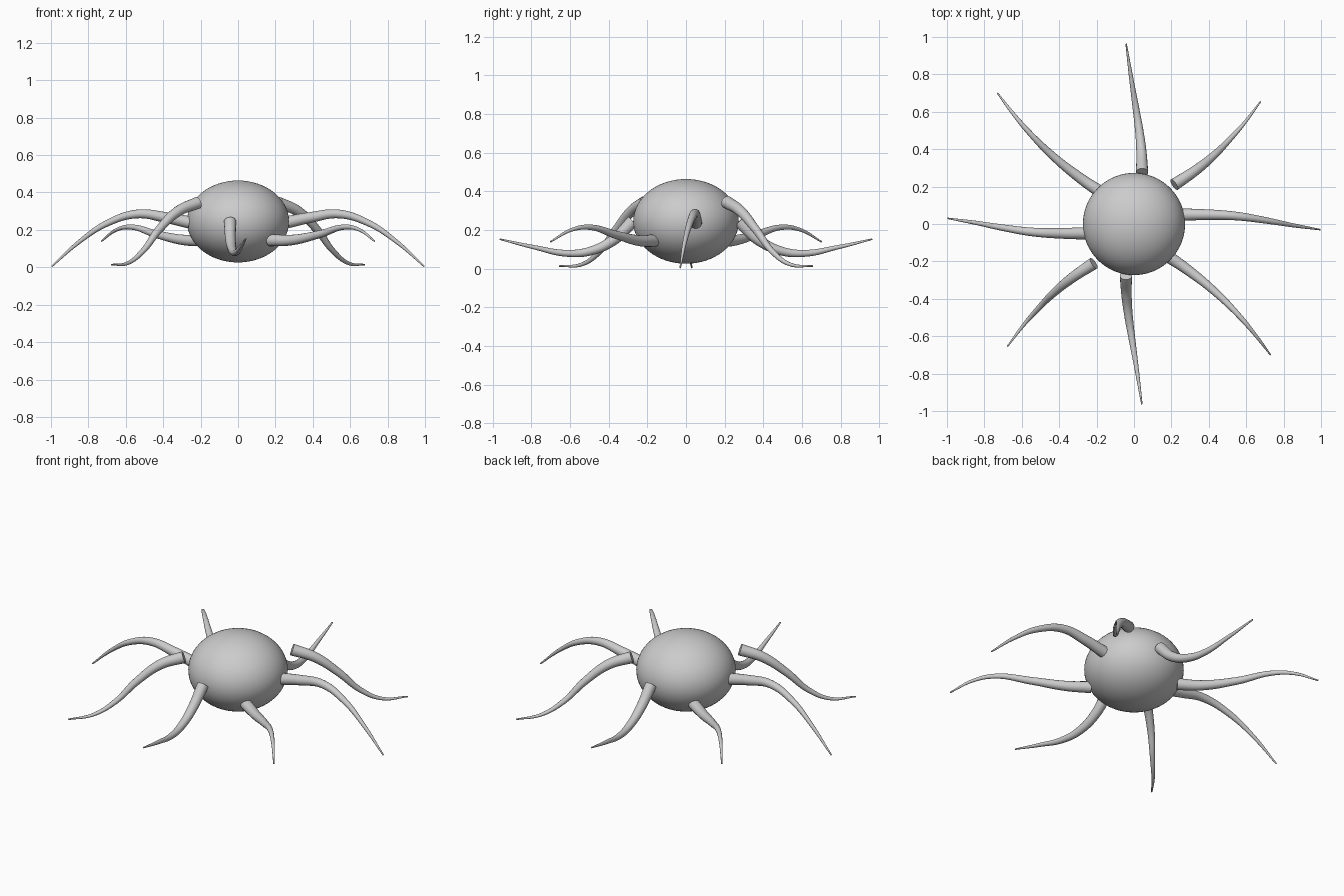
import bpy
import math

cube = bpy.data.objects.get("Cube")
if cube:
    bpy.data.objects.remove(cube, do_unlink=True)

grey = bpy.data.materials.new("plain_grey")
grey.use_nodes = True
COLOUR = (0.6, 0.6, 0.6, 1)
grey.diffuse_color = COLOUR
grey.node_tree.nodes["Principled BSDF"].inputs["Base Color"].default_value = COLOUR


def finish(obj):
    bpy.ops.object.select_all(action='DESELECT')
    obj.select_set(True)
    bpy.context.view_layer.objects.active = obj
    if obj.type == 'CURVE':
        bpy.ops.object.convert(target='MESH')
        obj = bpy.context.view_layer.objects.active
    obj.data.materials.clear()
    obj.data.materials.append(grey)
    bpy.ops.object.shade_smooth_by_angle(angle=math.radians(40))
    return obj


# Flattened round body
bpy.ops.mesh.primitive_uv_sphere_add(segments=64, ring_count=32, location=(0, 0, 0.245))
body = bpy.context.object
body.name = "body"
body.scale = (0.273, 0.273, 0.219)
bpy.ops.object.transform_apply(location=False, rotation=False, scale=True)
finish(body)


# Tapered tentacle along a smooth path, repeated half a turn round the body
def tentacle_pair(name, path, root=0.033, tip=0.004):
    curve = bpy.data.curves.new(name, 'CURVE')
    curve.dimensions = '3D'
    curve.bevel_depth = 1
    curve.bevel_resolution = 6
    curve.resolution_u = 12
    curve.use_fill_caps = True
    spline = curve.splines.new('BEZIER')
    spline.bezier_points.add(len(path) - 1)
    steps = [0]
    for a, b in zip(path, path[1:]):
        steps.append(steps[-1] + math.dist(a, b))
    for point, co, s in zip(spline.bezier_points, path, steps):
        point.co = co
        point.handle_left_type = point.handle_right_type = 'AUTO'
        point.radius = root + (tip - root) * s / steps[-1]
    obj = bpy.data.objects.new(name, curve)
    bpy.context.collection.objects.link(obj)
    obj = finish(obj)
    twin = obj.copy()
    twin.name = name + "_opposite"
    twin.rotation_euler.z = math.pi
    bpy.context.collection.objects.link(twin)


tentacle_pair("side_tentacle", [
    (0.26, 0.05, 0.24), (0.38, 0.05, 0.265), (0.54, 0.043, 0.285),
    (0.70, 0.02, 0.235), (0.85, -0.007, 0.135), (0.995, -0.03, 0.005)])
tentacle_pair("low_diagonal_tentacle", [
    (0.17, -0.165, 0.145), (0.28, -0.24, 0.145), (0.43, -0.36, 0.175),
    (0.57, -0.50, 0.215), (0.65, -0.595, 0.20), (0.73, -0.70, 0.14)])
tentacle_pair("front_tentacle", [
    (-0.043, -0.275, 0.245), (-0.040, -0.38, 0.145), (-0.028, -0.50, 0.09),
    (-0.010, -0.62, 0.08), (0.015, -0.78, 0.11), (0.042, -0.963, 0.153)])
tentacle_pair("high_diagonal_tentacle", [
    (-0.215, -0.21, 0.345), (-0.32, -0.28, 0.30), (-0.42, -0.36, 0.205),
    (-0.51, -0.45, 0.085), (-0.59, -0.54, 0.022), (-0.677, -0.655, 0.014)])
